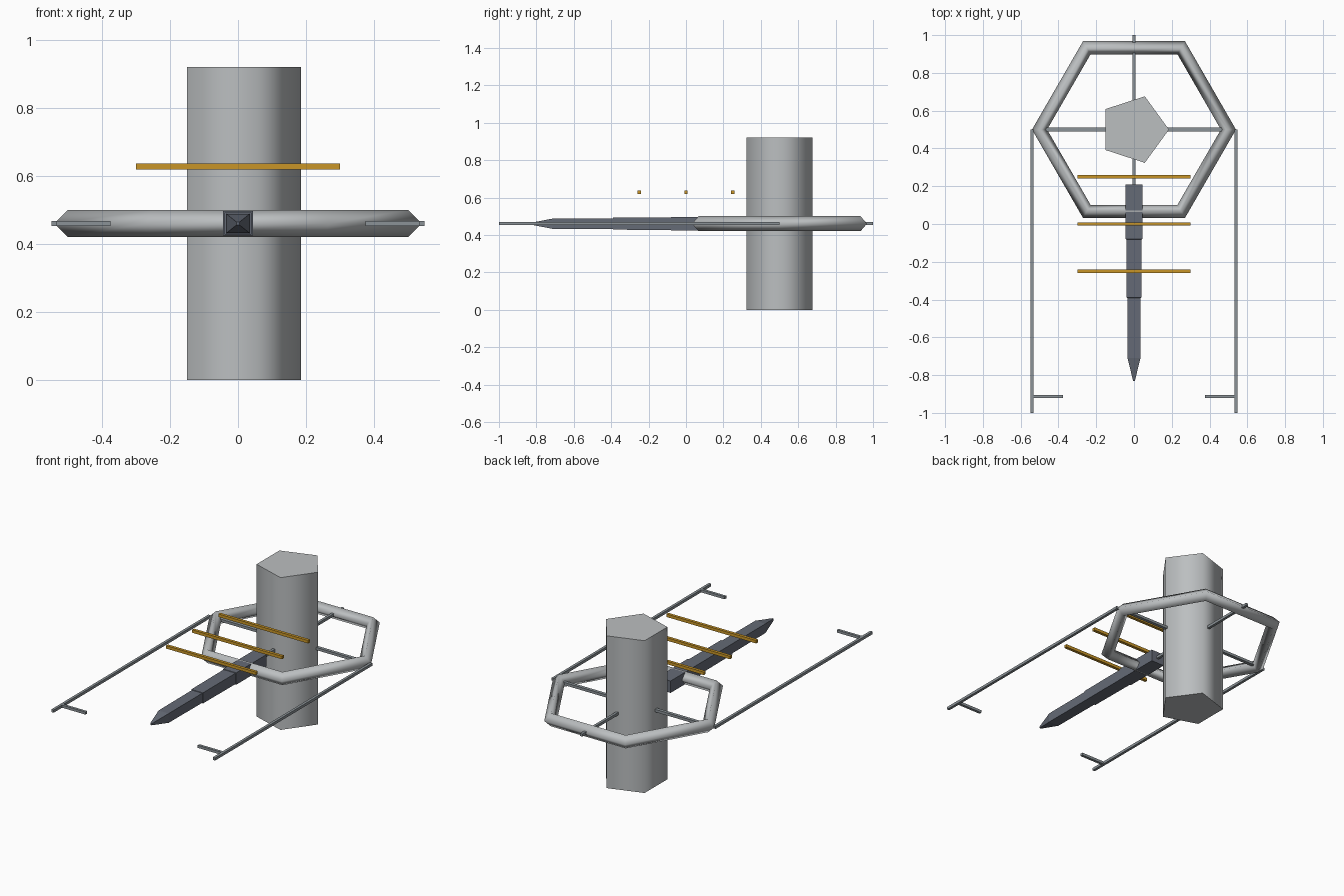
import bpy
import bmesh
from math import cos, sin, pi, radians

if "Cube" in bpy.data.objects:
    bpy.data.objects.remove(bpy.data.objects["Cube"])


def material(name, rgb):
    mat = bpy.data.materials.new(name)
    mat.use_nodes = True
    color = (*rgb, 1)
    mat.diffuse_color = color
    mat.node_tree.nodes["Principled BSDF"].inputs["Base Color"].default_value = color
    return mat


LIGHT = material("light grey metal", (0.50, 0.52, 0.53))
STRUT = material("mid grey metal", (0.26, 0.29, 0.31))
DARK = material("dark slate metal", (0.13, 0.145, 0.18))
GOLD = material("gold", (0.58, 0.30, 0.02))

MID = 0.46       # height of the ring plane
HUB = 0.5        # y of the ring centre


def loft(name, rings, mat):
    """Skin a row of matching cross-sections and cap both ends."""
    bm = bmesh.new()
    loops = [[bm.verts.new(p) for p in ring] for ring in rings]
    n = len(loops[0])
    for a, b in zip(loops, loops[1:]):
        for i in range(n):
            j = (i + 1) % n
            bm.faces.new((a[i], a[j], b[j], b[i]))
    bm.faces.new(loops[0])
    bm.faces.new(loops[-1])
    bmesh.ops.recalc_face_normals(bm, faces=bm.faces)
    mesh = bpy.data.meshes.new(name)
    bm.to_mesh(mesh)
    bm.free()
    mesh.materials.append(mat)
    obj = bpy.data.objects.new(name, mesh)
    bpy.context.collection.objects.link(obj)
    return obj


def box(name, center, size, mat):
    bpy.ops.mesh.primitive_cube_add(size=1, location=center)
    obj = bpy.context.object
    obj.name = name
    obj.scale = size
    bpy.ops.object.transform_apply(location=False, rotation=False, scale=True)
    obj.data.materials.append(mat)


# Five-sided central pillar, smooth around its sides
pillar = loft("pillar", [[(0.185 * cos(k * 2 * pi / 5), HUB + 0.185 * sin(k * 2 * pi / 5), z)
                          for k in range(5)] for z in (0, 0.92)], LIGHT)
bpy.ops.object.select_all(action='DESELECT')
pillar.select_set(True)
bpy.context.view_layer.objects.active = pillar
bpy.ops.object.shade_smooth_by_angle(angle=radians(80))

# Hexagonal ring
bpy.ops.mesh.primitive_torus_add(location=(0, HUB, MID), major_segments=6, minor_segments=4,
                                 major_radius=0.5, minor_radius=0.04)
ring = bpy.context.object
ring.name = "hexagon_ring"
ring.data.materials.append(LIGHT)
bpy.ops.object.shade_smooth()

# Crossed spokes through the pillar
T = 0.016
box("cross_spoke", (0, HUB, MID), (1.0, 0.02, T), STRUT)
box("long_spoke", (0, HUB, MID), (T, 1.0, T), STRUT)

# Side booms with inward end bars
for side, s in (("left", 1), ("right", -1)):
    box(side + "_boom", (s * 0.54, -0.25, MID), (T, 1.5, T), STRUT)
    box(side + "_end_bar", (s * 0.46, -0.912, MID), (0.17, T, T), STRUT)

# Stepped spine narrowing to a blunt point
spine = [(0.21, 0.044, 0.036), (-0.08, 0.044, 0.036), (-0.081, 0.040, 0.033),
         (-0.39, 0.039, 0.032), (-0.391, 0.035, 0.029), (-0.71, 0.034, 0.028),
         (-0.83, 0.005, 0.005)]
loft("spine", [[(sx * w, y, MID + sz * h) for sx, sz in ((-1, -1), (1, -1), (1, 1), (-1, 1))]
               for y, w, h in spine], DARK)

# Floating gold cross bars
for name, y in (("front", -0.25), ("middle", 0), ("rear", 0.25)):
    box(name + "_gold_bar", (0, y, 0.628), (0.6, 0.018, 0.018), GOLD)
